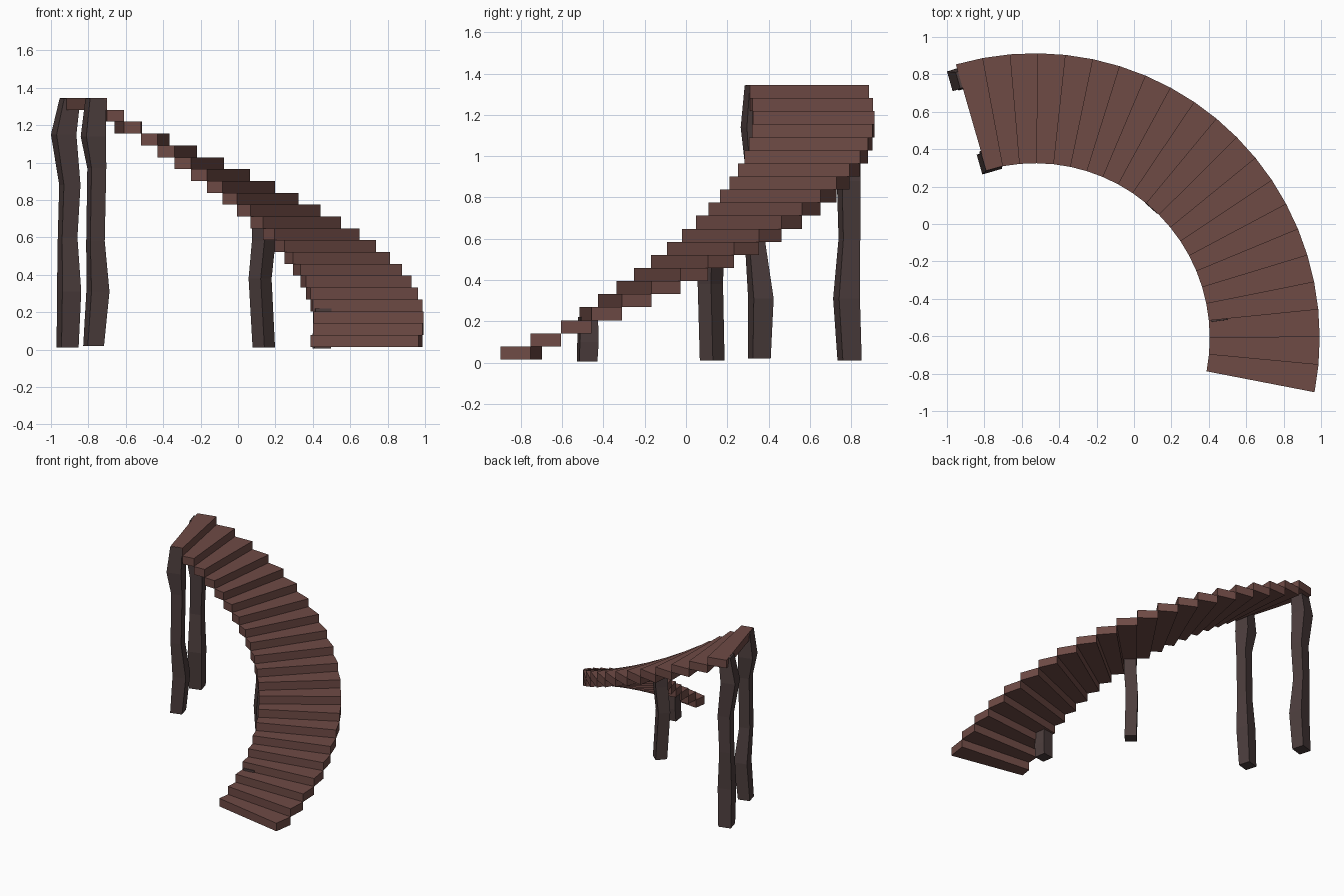
import bpy, bmesh, math
from math import sin, cos, radians

if "Cube" in bpy.data.objects:
    bpy.data.objects.remove(bpy.data.objects["Cube"])

CX, CY = -0.53, -0.61          # centre of the curve
R_IN, R_OUT = 0.935, 1.523
A0, A1, N = -10.95, 106.1, 21  # sweep in degrees, number of steps
Z0, Z1 = 0.015, 1.345


def material(name, rgb):
    m = bpy.data.materials.new(name)
    m.diffuse_color = (*rgb, 1)
    m.use_nodes = True
    m.node_tree.nodes["Principled BSDF"].inputs["Base Color"].default_value = m.diffuse_color
    return m


TREAD = material("red brown wood", (0.158, 0.070, 0.060))
POST = material("dark grey brown wood", (0.072, 0.047, 0.046))


def loft(name, rings, mat):
    """Join a stack of equal rings into a closed solid."""
    bm = bmesh.new()
    loops = [[bm.verts.new(p) for p in ring] for ring in rings]
    n = len(loops[0])
    for a, b in zip(loops, loops[1:]):
        for i in range(n):
            j = (i + 1) % n
            bm.faces.new((a[i], a[j], b[j], b[i]))
    bm.faces.new(loops[0][::-1])
    bm.faces.new(loops[-1])
    bmesh.ops.recalc_face_normals(bm, faces=bm.faces[:])
    me = bpy.data.meshes.new(name)
    bm.to_mesh(me)
    bm.free()
    me.materials.append(mat)
    ob = bpy.data.objects.new(name, me)
    bpy.context.collection.objects.link(ob)
    return ob


def polar(r, deg, z):
    return (CX + r * cos(radians(deg)), CY + r * sin(radians(deg)), z)


# Wedge steps climbing round the curve
rise, turn = (Z1 - Z0) / N, (A1 - A0) / N
for i in range(N):
    a, b = A0 + i * turn, A0 + (i + 1) * turn
    rings = [[polar(R_IN, a, z), polar(R_OUT, a, z), polar(R_OUT, b, z), polar(R_IN, b, z)]
             for z in (Z0 + i * rise, Z0 + (i + 1) * rise)]
    loft(f"step_{i + 1:02d}", rings, TREAD)


# Crooked square posts: each level is (z, x, y, width)
def post(name, angle, levels):
    rings = []
    for z, x, y, w in levels:
        r = w / math.sqrt(2)
        rings.append([(x + r * cos(radians(angle + 45 + 90 * k)),
                       y + r * sin(radians(angle + 45 + 90 * k)), z) for k in range(4)])
    loft(name, rings, POST)


post("top_outer_post", 16, [(0.01, -0.911, 0.793, 0.095), (0.31, -0.903, 0.778, 0.105),
                            (0.60, -0.911, 0.792, 0.085), (0.88, -0.899, 0.788, 0.092),
                            (1.15, -0.932, 0.778, 0.110), (1.343, -0.898, 0.780, 0.090)])
post("top_inner_post", 16, [(0.02, -0.772, 0.355, 0.090), (0.31, -0.749, 0.363, 0.100),
                            (0.58, -0.762, 0.335, 0.080), (0.97, -0.755, 0.335, 0.082),
                            (1.14, -0.773, 0.333, 0.110), (1.343, -0.760, 0.340, 0.090)])
post("middle_post", 48, [(0.01, 0.138, 0.127, 0.085), (0.38, 0.118, 0.118, 0.087),
                         (0.58, 0.138, 0.122, 0.090), (0.66, 0.138, 0.122, 0.090)])
post("low_post", 8, [(0.006, 0.447, -0.479, 0.088), (0.10, 0.452, -0.475, 0.092),
                     (0.22, 0.450, -0.475, 0.086)])
